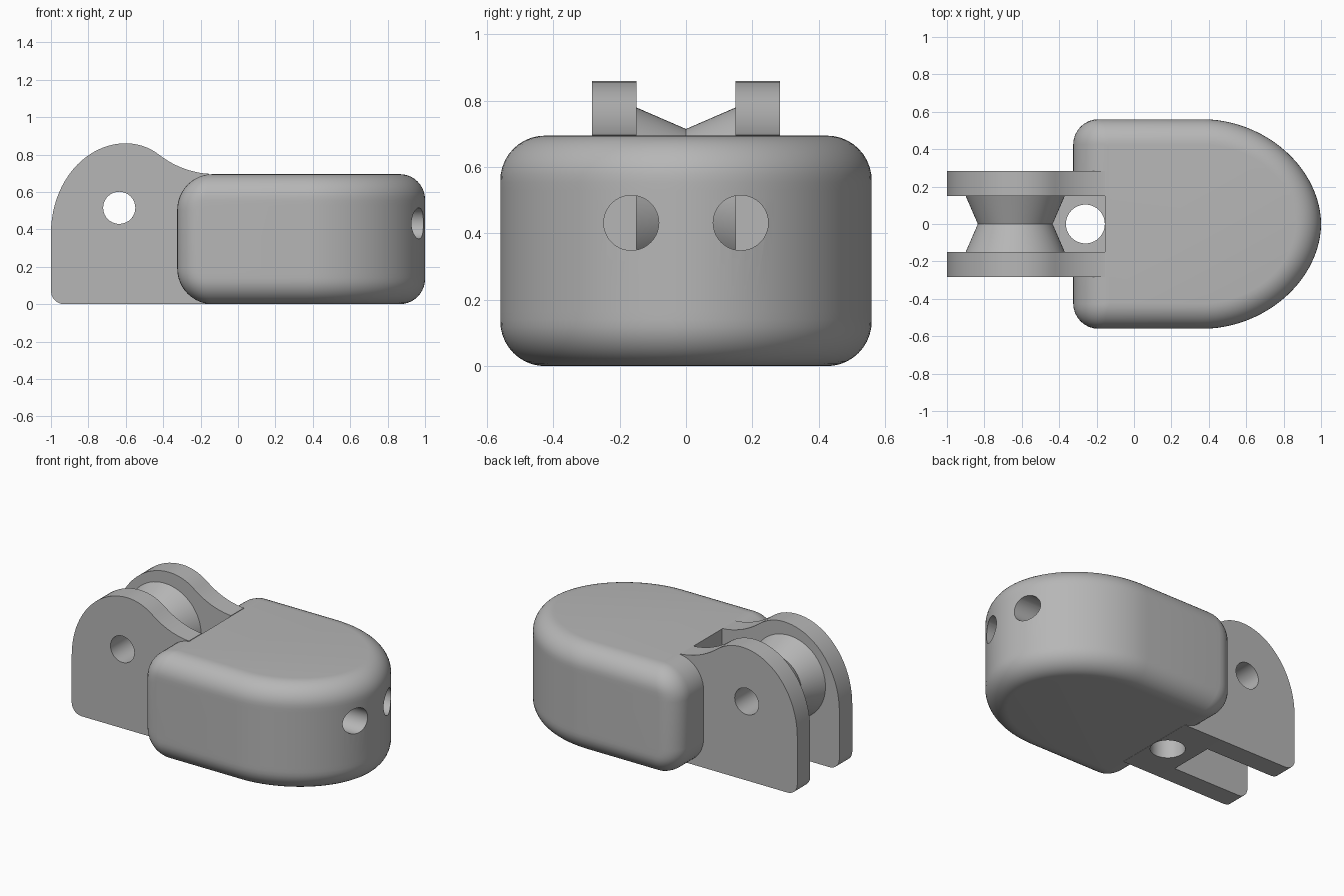
import bpy, bmesh
from math import pi, sin, cos, sqrt, radians
from mathutils import Matrix

if "Cube" in bpy.data.objects:
    bpy.data.objects.remove(bpy.data.objects["Cube"])

grey = bpy.data.materials.new("plain grey")
grey.use_nodes = True
grey.diffuse_color = (0.47, 0.47, 0.47, 1)
grey.node_tree.nodes["Principled BSDF"].inputs["Base Color"].default_value = (0.47, 0.47, 0.47, 1)

HEIGHT = 0.695
BACK = -0.325
SLOT_END = -0.155
SLOT_HALF = 0.15
CHEEK_OUT = 0.283
PIN = (-0.635, 0.515)
PIN_R = 0.086


def make(name, bm):
    bmesh.ops.recalc_face_normals(bm, faces=bm.faces)
    me = bpy.data.meshes.new(name)
    bm.to_mesh(me)
    bm.free()
    ob = bpy.data.objects.new(name, me)
    bpy.context.collection.objects.link(ob)
    me.materials.append(grey)
    return ob


def loft(name, rings, closed=False):
    """Skin between rings of equal length, capped at the ends or closed round."""
    bm = bmesh.new()
    loops = [[bm.verts.new(p) for p in ring] for ring in rings]
    pairs = list(zip(loops, loops[1:]))
    if closed:
        pairs.append((loops[-1], loops[0]))
    n = len(loops[0])
    for a, b in pairs:
        for i in range(n):
            j = (i + 1) % n
            bm.faces.new((a[i], a[j], b[j], b[i]))
    if not closed:
        bm.faces.new(loops[0])
        bm.faces.new(loops[-1])
    return make(name, bm)


def box(name, x0, x1, y0, y1, z0, z1):
    ring = [(x0, y0), (x1, y0), (x1, y1), (x0, y1)]
    return loft(name, [[(x, y, z) for x, y in ring] for z in (z0, z1)])


def rod(name, radius, length, centre, axis):
    bm = bmesh.new()
    turn = {"X": Matrix.Rotation(pi / 2, 4, "Y"),
            "Y": Matrix.Rotation(pi / 2, 4, "X"), "Z": Matrix()}[axis]
    bmesh.ops.create_cone(bm, cap_ends=True, segments=40, radius1=radius,
                          radius2=radius, depth=length,
                          matrix=Matrix.Translation(centre) @ turn)
    return make(name, bm)


def cut(ob, cutter):
    mod = ob.modifiers.new("cut", "BOOLEAN")
    mod.operation = "DIFFERENCE"
    mod.solver = "EXACT"
    mod.object = cutter
    bpy.context.view_layer.objects.active = ob
    bpy.ops.object.modifier_apply(modifier=mod.name)
    bpy.data.objects.remove(cutter)


def smooth(ob):
    bpy.ops.object.select_all(action="DESELECT")
    ob.select_set(True)
    bpy.context.view_layer.objects.active = ob
    bpy.ops.object.shade_smooth_by_angle(angle=radians(32))


# Body: D-shaped outline stacked in layers with rounded rims
def rim(h, r):
    return r - sqrt(max(0, r * r - (r - h) ** 2)) if h < r else 0


def outline(z):
    h = min(z, HEIGHT - z)
    side, back = rim(h, 0.135), rim(h, 0.19)
    half, x0 = 0.56 - side, BACK + back
    c = max(0.135 - side, 0.01)
    centre, reach = 0.37, 0.63 - side
    upper = []
    for i in range(25):          # nose, from the tip round to the flank
        t = pi / 2 * i / 24
        upper.append((centre + reach * cos(t) ** 1.04, half * sin(t) ** 1.04))
    for i in range(9):           # rear corner
        t = pi / 2 + pi / 2 * i / 8
        upper.append((x0 + c + c * cos(t), half - c + c * sin(t)))
    lower = [(x, -y) for x, y in reversed(upper[1:])]
    return [(x, y, z) for x, y in upper + lower]


rise = [0.19 * (1 - cos(pi / 2 * i / 12)) for i in range(13)]
levels = rise + [HEIGHT - h for h in reversed(rise)]
body = loft("body", [outline(z) for z in levels])

# Slot, cord holes and drain hole
FLOOR = 0.13
FLOOR_END = -0.44
cut(body, box("slot_cutter", -0.6, SLOT_END, -SLOT_HALF, SLOT_HALF, -0.1, 1))
for s in (-1, 1):
    cut(body, rod("cord_cutter", 0.083, 1.4, (SLOT_END + 0.699, s * 0.165, 0.432), "X"))
smooth(body)

floor = box("slot_floor", FLOOR_END, SLOT_END, -SLOT_HALF, SLOT_HALF, 0, FLOOR)
cut(floor, rod("floor_cutter", 0.104, 1, (-0.26, 0, 0), "Z"))
smooth(floor)


# Cheeks: humped side plates that carry the roller
def arc(cx, cz, rx, rz, a0, a1, n):
    return [(cx + rx * cos(radians(a0 + (a1 - a0) * i / n)),
             cz + rz * sin(radians(a0 + (a1 - a0) * i / n))) for i in range(n + 1)]


profile = arc(-0.93, 0.07, 0.07, 0.07, 270, 180, 6)
profile += arc(-0.6, 0.38, 0.4, 0.48, 180, 90, 20)
profile += arc(-0.6, 0.57, 0.29, 0.29, 90, 52, 8)[1:]
profile += [p for p in arc(-0.12, 1.185, 0.49, 0.49, 232, 270, 12)[1:] if p[0] < SLOT_END]
profile += [(SLOT_END, 0.697), (SLOT_END, 0)]

for name, s in (("left_cheek", 1), ("right_cheek", -1)):
    cheek = loft(name, [[(x, s * y, z) for x, z in profile] for y in (SLOT_HALF, CHEEK_OUT)])
    cut(cheek, rod("pin_cutter", PIN_R, 1, (PIN[0], 0, PIN[1]), "Y"))
    smooth(cheek)

# Roller: V-grooved wheel with a bore
section = [(PIN_R, -SLOT_HALF), (0.265, -SLOT_HALF), (0.2, 0), (0.265, SLOT_HALF), (PIN_R, SLOT_HALF)]
roller = loft("roller", [[(PIN[0] + r * cos(2 * pi * i / 64), y, PIN[1] + r * sin(2 * pi * i / 64))
                          for i in range(64)] for r, y in section], closed=True)
smooth(roller)
